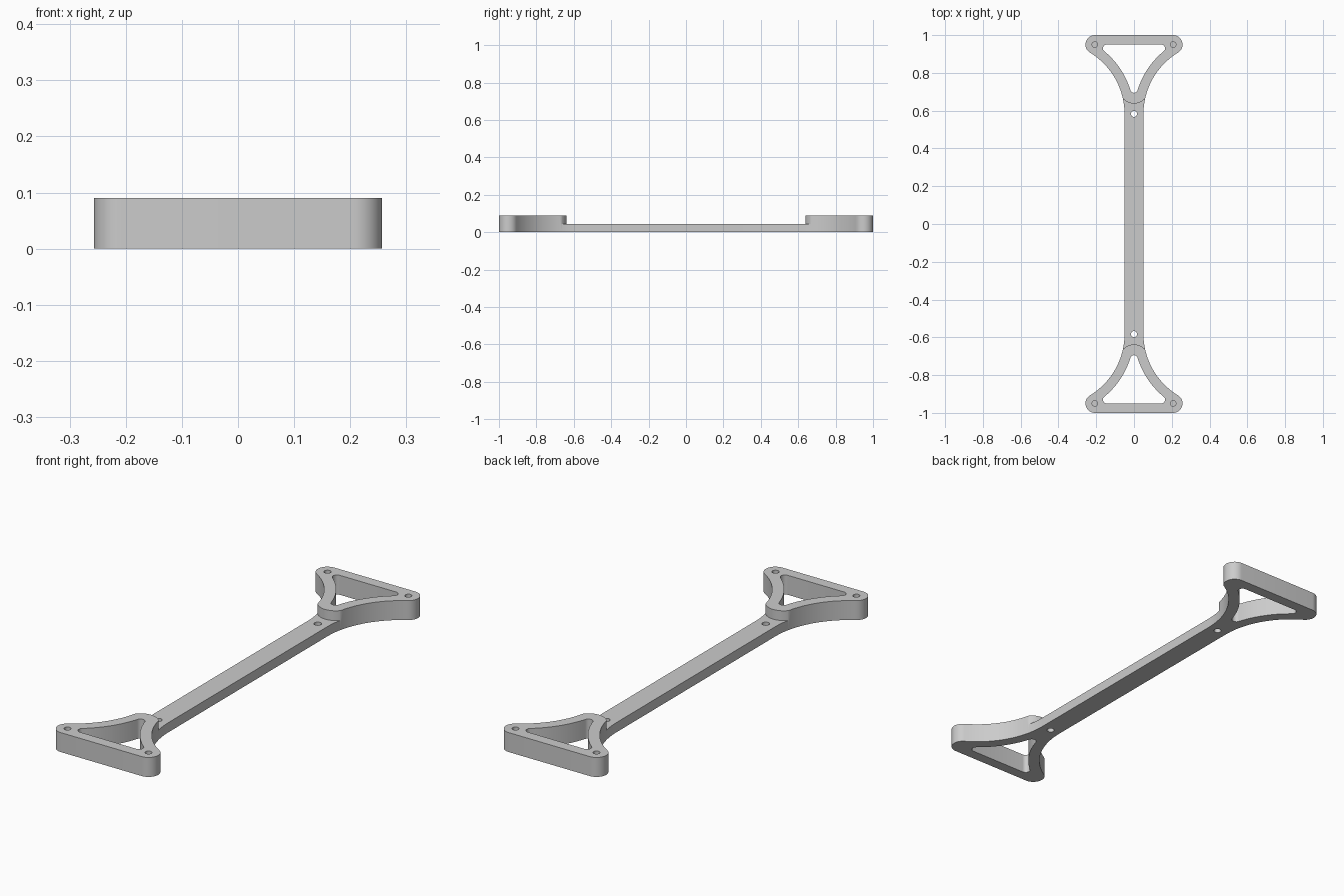
import bpy, bmesh
from math import sin, cos, radians, degrees, atan2, sqrt, asin

cube = bpy.data.objects.get("Cube")
if cube:
    bpy.data.objects.remove(cube, do_unlink=True)

# Key dimensions
HEAD_H, BAR_H = 0.09, 0.045
BAR_HALF, WALL, FILLET = 0.05, 0.05, 0.02
CX, CY = 0.207, 0.95                 # corner boss centre
R = 0.381                            # flank radius
AX = BAR_HALF + R                    # flank arc centre
AY = CY - sqrt((R + WALL) ** 2 - (AX - CX) ** 2)

grey = bpy.data.materials.new("light_grey")
grey.use_nodes = True
colour = (0.6, 0.6, 0.6, 1)
grey.diffuse_color = colour
grey.node_tree.nodes["Principled BSDF"].inputs["Base Color"].default_value = colour


def arc(x, y, r, a0, a1, n):
    """Points on an arc, angles in degrees."""
    angles = [radians(a0 + (a1 - a0) * i / n) for i in range(n + 1)]
    return [(x + r * cos(a), y + r * sin(a)) for a in angles]


def mirror_x(pts):
    return [(-x, y) for x, y in reversed(pts)]


def turned(pts):
    return [(-x, -y) for x, y in pts]


def prism(name, pts, z0, z1):
    """Extrude a counter-clockwise outline between two heights."""
    bm = bmesh.new()
    face = bm.faces.new([bm.verts.new((x, y, z0)) for x, y in pts])
    side = bmesh.ops.extrude_face_region(bm, geom=[face])
    for v in side["geom"]:
        if isinstance(v, bmesh.types.BMVert):
            v.co.z = z1
    bmesh.ops.recalc_face_normals(bm, faces=bm.faces)
    mesh = bpy.data.meshes.new(name)
    bm.to_mesh(mesh)
    bm.free()
    mesh.materials.append(grey)
    obj = bpy.data.objects.new(name, mesh)
    bpy.context.collection.objects.link(obj)
    return obj


def cut(target, pts, z0, z1):
    cutter = prism("cutter", pts, z0, z1)
    cutter.hide_render = True
    mod = target.modifiers.new("cut", "BOOLEAN")
    mod.operation, mod.solver, mod.object = "DIFFERENCE", "EXACT", cutter
    bpy.context.view_layer.objects.active = target
    bpy.ops.object.modifier_apply(modifier=mod.name)
    bpy.data.objects.remove(cutter, do_unlink=True)


# Outline: bar flaring through tangent arcs into rounded corners
tangent = degrees(atan2(CY - AY, CX - AX))
quarter = arc(AX, AY, R, 180, tangent, 24)[:-1] + arc(CX, CY, WALL, tangent - 180, 90, 20)
end = quarter + mirror_x(quarter)
bracket = prism("bracket", end + turned(end), 0, HEAD_H)

# Lower the bar between the two heads, leaving a round nose on each head
tip_y = AY + sqrt((R + WALL + FILLET) ** 2 - AX ** 2)
nose = arc(0, tip_y, 0.077, 205, 335, 24)
shoulder = nose[0][1]
waist = [(0.15, shoulder)] + list(reversed(nose)) + [(-0.15, shoulder)]
cut(bracket, waist + turned(waist), BAR_H, HEAD_H + 0.05)

# Triangular window following the flanks, with filleted corners
fy = CY - FILLET
reach = R + WALL + FILLET
fx = AX - sqrt(reach ** 2 - (fy - AY) ** 2)
upper = degrees(atan2(fy - AY, fx - AX))
lower = degrees(atan2(tip_y - AY, -AX))
half = (arc(0, tip_y, FILLET, 270, lower + 180, 8)
        + arc(AX, AY, R + WALL, lower, upper, 20)[1:-1]
        + arc(fx, fy, FILLET, upper - 180, 90, 10))
window = half + mirror_x(half)[:-1]

for place in (list, turned):
    cut(bracket, place(window), -0.05, HEAD_H + 0.05)
    # Through hole in the bar
    cut(bracket, place(arc(0, 0.583, 0.016, 0, 345, 23)), -0.05, HEAD_H + 0.05)
    # Blind holes in the corner bosses
    for x in (-CX, CX):
        cut(bracket, place(arc(x, CY, 0.015, 0, 345, 23)), 0.03, HEAD_H + 0.05)

# Smooth curved walls, sharp rims
bpy.ops.object.select_all(action="DESELECT")
bracket.select_set(True)
bpy.context.view_layer.objects.active = bracket
bpy.ops.object.shade_smooth_by_angle(angle=radians(30))
